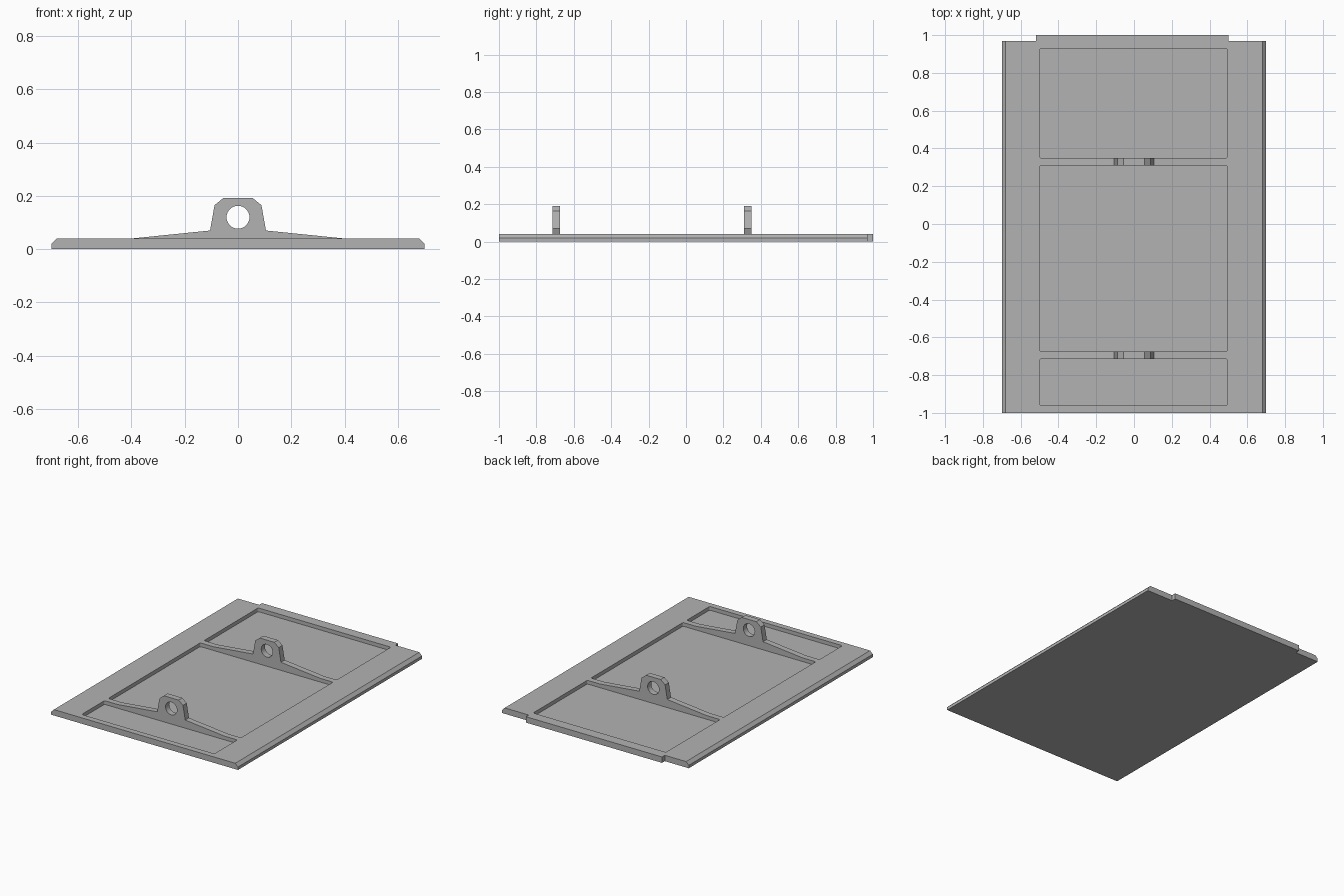
import bpy, bmesh, math
from mathutils import Vector

cube = bpy.data.objects.get("Cube")
if cube:
    bpy.data.objects.remove(cube, do_unlink=True)

grey = bpy.data.materials.new("plain_grey")
grey.use_nodes = True
colour = (0.45, 0.45, 0.45, 1)
grey.diffuse_color = colour
grey.node_tree.nodes["Principled BSDF"].inputs["Base Color"].default_value = colour


def prism(name, outline, axis, lo, hi):
    """Extrude a 2D outline: (x, z) along y, or (x, y) along z."""
    bm = bmesh.new()
    place = (lambda a, b: (a, lo, b)) if axis == "y" else (lambda a, b: (a, b, lo))
    face = bm.faces.new([bm.verts.new(place(a, b)) for a, b in outline])
    ext = bmesh.ops.extrude_face_region(bm, geom=[face])
    move = Vector((0, hi - lo, 0)) if axis == "y" else Vector((0, 0, hi - lo))
    bmesh.ops.translate(bm, vec=move, verts=[v for v in ext["geom"] if isinstance(v, bmesh.types.BMVert)])
    bmesh.ops.recalc_face_normals(bm, faces=bm.faces)
    mesh = bpy.data.meshes.new(name)
    bm.to_mesh(mesh)
    bm.free()
    mesh.materials.append(grey)
    obj = bpy.data.objects.new(name, mesh)
    bpy.context.collection.objects.link(obj)
    return obj


def arc(cx, cy, r, start, sweep, steps):
    angles = [math.radians(start + sweep * i / steps) for i in range(steps + 1)]
    return [(cx + r * math.cos(a), cy + r * math.sin(a)) for a in angles]


def rounded_rect(x0, x1, y0, y1, r):
    corners = [(x1 - r, y1 - r), (x0 + r, y1 - r), (x0 + r, y0 + r), (x1 - r, y0 + r)]
    return [p for i, (x, y) in enumerate(corners) for p in arc(x, y, r, 90 * i, 90, 4)]


def combine(obj, other, operation="DIFFERENCE"):
    mod = obj.modifiers.new("combine", "BOOLEAN")
    mod.operation, mod.object, mod.solver = operation, other, "EXACT"
    bpy.context.view_layer.objects.active = obj
    bpy.ops.object.modifier_apply(modifier=mod.name)
    bpy.data.objects.remove(other, do_unlink=True)


TOP, FLOOR = 0.04, 0.015

# Base plate with bevelled long sides and a stepped rear lip
half = [(0.7, 0), (0.7, 0.02), (0.68, TOP)]
plate = prism("base_plate", half + [(-x, z) for x, z in reversed(half)], "y", -1, 0.97)
lip = prism("rear_lip", [(-0.52, 0), (0.5, 0), (0.5, TOP), (-0.52, TOP)], "y", 0.95, 1)
combine(plate, lip, "UNION")

# Three shallow pockets
for y0, y1 in [(-0.96, -0.715), (-0.675, 0.31), (0.35, 0.93)]:
    pocket = prism("pocket_cutter", rounded_rect(-0.5, 0.495, y0, y1, 0.01), "z", FLOOR, 0.1)
    combine(plate, pocket)

# Two sloped ribs, each with a drilled lug
half = [(0.4, TOP), (0.105, 0.07), (0.088, 0.165), (0.055, 0.192)]
for name, y in [("front_lug", -0.715), ("rear_lug", 0.31)]:
    lug = prism(name, half + [(-x, z) for x, z in reversed(half)], "y", y, y + 0.04)
    hole = prism("hole_cutter", arc(0, 0.12, 0.043, 0, 348.75, 31), "y", y - 0.1, y + 0.1)
    combine(lug, hole)
    bpy.ops.object.select_all(action="DESELECT")
    lug.select_set(True)
    bpy.ops.object.shade_smooth_by_angle(angle=math.radians(20))
